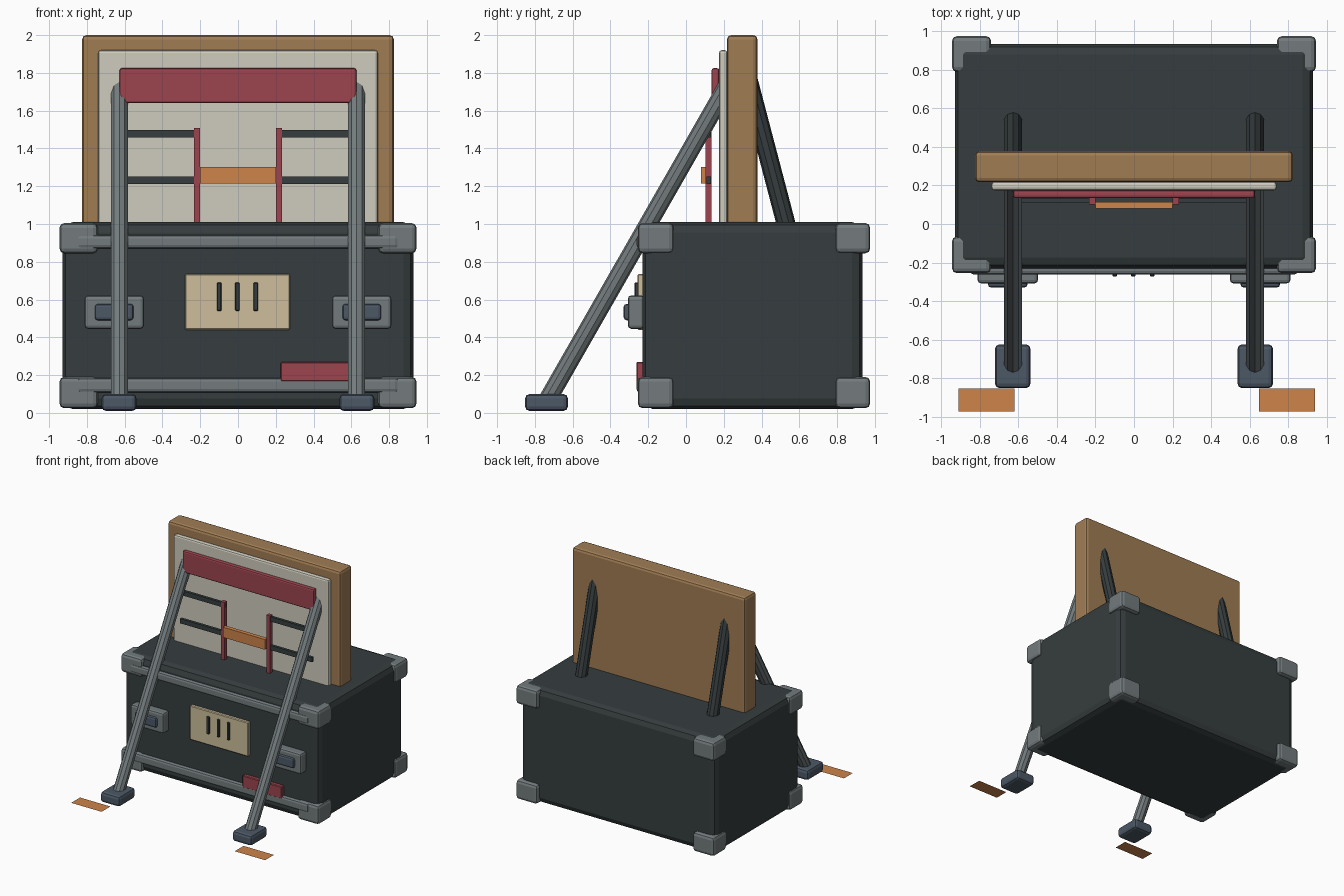
import bpy
from mathutils import Vector

cube = bpy.data.objects.get("Cube")
if cube:
    bpy.data.objects.remove(cube, do_unlink=True)


def linear(c):
    c /= 255
    return c / 12.92 if c <= 0.04045 else ((c + 0.055) / 1.055) ** 2.4


def material(name, hexcode):
    mat = bpy.data.materials.new(name)
    mat.use_nodes = True
    rgba = [linear(b) for b in bytes.fromhex(hexcode)] + [1]
    mat.diffuse_color = rgba
    mat.node_tree.nodes["Principled BSDF"].inputs["Base Color"].default_value = rgba
    return mat


charcoal = material("charcoal", "363d3e")
metal = material("grey metal", "737b7d")
slate = material("slate blue", "4c5866")
wood = material("wood brown", "a07d54")
cream = material("cream", "cfccbd")
red = material("dull red", "9c444f")
orange = material("orange", "cd834a")
tan = material("tan", "cdbe9c")


def box(name, mat, x, y, z, bevel=0.0, segments=2):
    """Box given by its (min, max) range on each axis."""
    spans = (x, y, z)
    bpy.ops.mesh.primitive_cube_add(size=1, location=[(a + b) / 2 for a, b in spans])
    ob = bpy.context.object
    ob.name = name
    ob.scale = [b - a for a, b in spans]
    bpy.ops.object.transform_apply(location=False, rotation=False, scale=True)
    ob.data.materials.append(mat)
    if bevel:
        mod = ob.modifiers.new("Bevel", "BEVEL")
        mod.width = bevel
        mod.segments = segments
    return ob


def tube(name, mat, start, end, radius):
    start, end = Vector(start), Vector(end)
    axis = end - start
    bpy.ops.mesh.primitive_cylinder_add(vertices=10, radius=radius, depth=axis.length,
                                        location=(start + end) / 2)
    ob = bpy.context.object
    ob.name = name
    ob.rotation_euler = axis.to_track_quat("Z", "Y").to_euler()
    ob.data.materials.append(mat)


def span(side, a, b):
    """Mirror an x range to the chosen side."""
    return tuple(sorted((side * a, side * b)))


# Case with metal corner guards and front rails
box("case", charcoal, (-0.93, 0.93), (-0.23, 0.935), (0.02, 1.01), 0.055)
for side, label in ((1, "left"), (-1, "right")):
    for depth, y in (("front", (-0.255, -0.065)), ("back", (0.79, 0.975))):
        for level, z in (("lower", (0.025, 0.19)), ("upper", (0.845, 1.005))):
            box(f"{label}_{depth}_{level}_corner", metal, span(side, 0.742, 0.945), y, z, 0.025)
for level, z in (("lower", (0.108, 0.185)), ("upper", (0.87, 0.942))):
    box(f"{level}_rail", metal, (-0.85, 0.85), (-0.262, -0.2), z, 0.018)

# Label plate with slots, and the red tag
box("label_plate", tan, (-0.28, 0.275), (-0.257, -0.22), (0.44, 0.735), 0.006, 1)
for i in range(3):
    x = -0.1 + i * 0.097
    box(f"label_slot_{i + 1}", charcoal, (x - 0.012, x + 0.012), (-0.272, -0.25),
        (0.54, 0.69), 0.004, 1)
box("red_tag", red, (0.225, 0.6), (-0.263, -0.22), (0.165, 0.27), 0.006, 1)

# Backboard, cream panel and header strip
box("backboard", wood, (-0.825, 0.825), (0.217, 0.378), (0.99, 2.0), 0.022)
box("cream_panel", cream, (-0.74, 0.74), (0.175, 0.219), (0.99, 1.92), 0.014)
box("header_strip", red, (-0.627, 0.627), (0.135, 0.176), (1.64, 1.825), 0.012)

# Shelf lines, posts and orange crossbar
for side, label in ((1, "left"), (-1, "right")):
    for i in range(3):
        z = 0.985 + i * 0.246
        box(f"{label}_shelf_{i + 1}", charcoal, span(side, 0.2, 0.63), (0.108, 0.132),
            (z - 0.02, z + 0.02))
    box(f"{label}_post", red, span(side, 0.2, 0.234), (0.102, 0.135), (1.0, 1.507))
box("orange_crossbar", orange, (-0.2, 0.2), (0.08, 0.115), (1.215, 1.303))

# Legs, feet, rear struts and latches, one set per side
for side, label in ((1, "left"), (-1, "right")):
    x = side * 0.628
    tube(f"{label}_front_leg", metal, (x, -0.744, 0.05), (x, 0.23, 1.752), 0.048)
    tube(f"{label}_rear_strut", charcoal, (x, 0.556, 0.9), (x, 0.325, 1.78), 0.05)
    box(f"{label}_foot", slate, span(side, 0.537, 0.722), (-0.852, -0.625), (0.01, 0.1), 0.024)
    box(f"{label}_latch_plate", metal, span(side, 0.498, 0.812), (-0.308, -0.22),
        (0.445, 0.622), 0.018)
    box(f"{label}_latch_button", slate, span(side, 0.553, 0.758), (-0.33, -0.29),
        (0.49, 0.577), 0.016)

# Flat floor markers in front of the feet
for label, x in (("left", 0.795), ("right", -0.765)):
    bpy.ops.mesh.primitive_plane_add(size=1, location=(x, -0.913, 0))
    marker = bpy.context.object
    marker.name = f"{label}_floor_marker"
    marker.scale = (0.29, 0.12, 1)
    marker.data.materials.append(orange)
